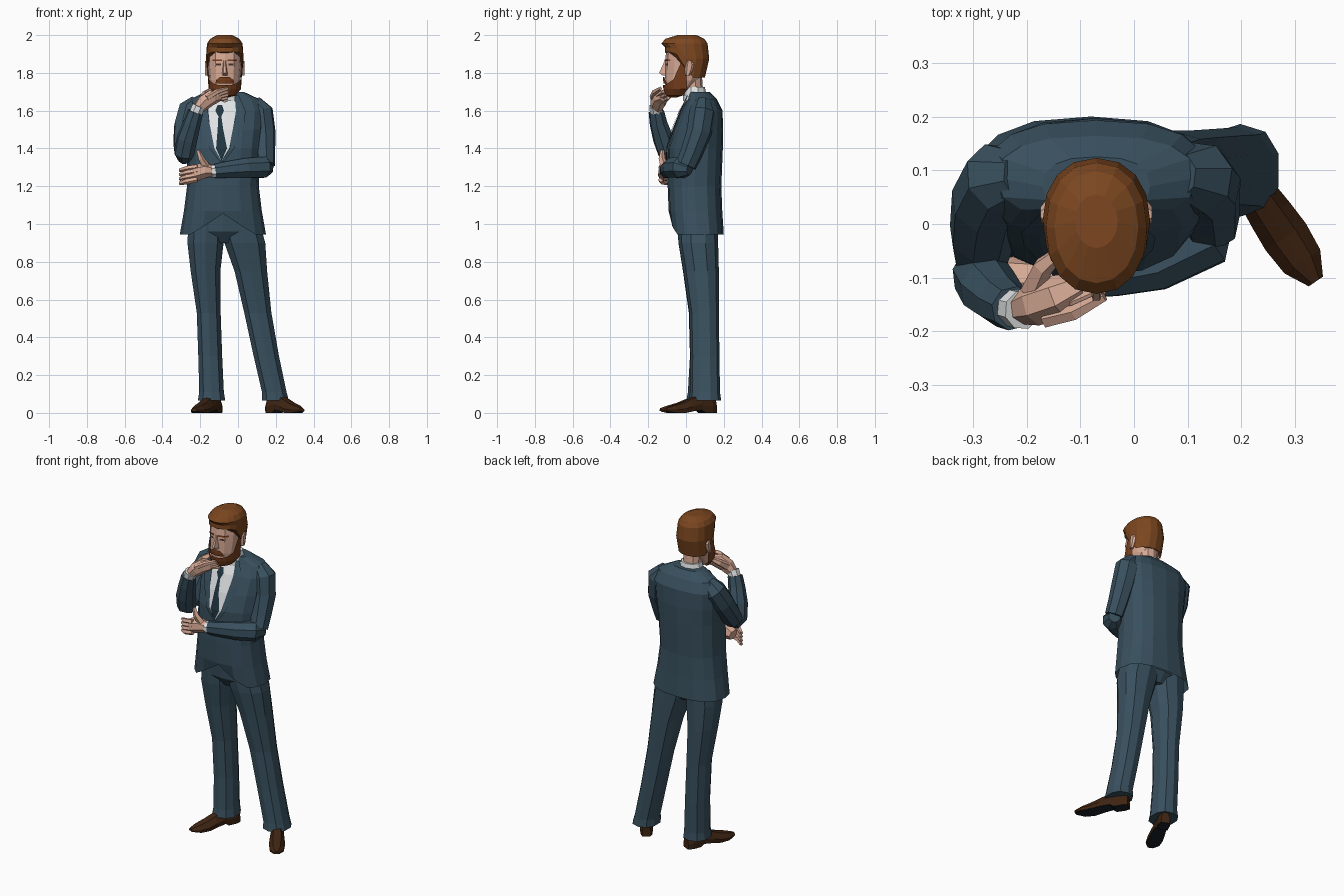
import bpy, bmesh, math
from mathutils import Vector
from mathutils.bvhtree import BVHTree


def material(name, rgb):
    m = bpy.data.materials.new(name)
    m.diffuse_color = (*rgb, 1)
    return m


SUIT = material("suit blue", (0.040, 0.080, 0.112))
SHIRT = material("shirt white", (0.75, 0.77, 0.78))
TIE = material("tie teal", (0.014, 0.036, 0.052))
SKIN = material("skin", (0.68, 0.40, 0.30))
HAIR = material("hair ginger", (0.20, 0.062, 0.014))
BEARD = material("beard ginger", (0.18, 0.048, 0.012))
SHOE = material("shoe brown", (0.050, 0.018, 0.006))
SOLE = material("sole dark", (0.010, 0.014, 0.020))
EYE = material("eye dark", (0.06, 0.03, 0.02))


def loft(name, rings, mat, closed=True, caps=True):
    """Skin a list of point rings into a flat shaded object."""
    bm = bmesh.new()
    rows = [[bm.verts.new(p) for p in r] for r in rings]
    n = len(rows[0])
    for a, b in zip(rows, rows[1:]):
        for i in range(n if closed else n - 1):
            j = (i + 1) % n
            bm.faces.new((a[i], a[j], b[j], b[i]))
    if caps and closed:
        bm.faces.new(rows[0][::-1])
        bm.faces.new(rows[-1])
    bmesh.ops.recalc_face_normals(bm, faces=bm.faces)
    me = bpy.data.meshes.new(name)
    bm.to_mesh(me)
    bm.free()
    me.materials.append(mat)
    ob = bpy.data.objects.new(name, me)
    bpy.context.collection.objects.link(ob)
    return ob


def ring(z, cx, cy, rx, ry, n=12, e=2.0):
    """Horizontal superellipse, first point at the front."""
    pts = []
    for k in range(n):
        s, c = math.sin(2 * math.pi * k / n), math.cos(2 * math.pi * k / n)
        x = math.copysign(abs(s) ** (2 / e), s)
        y = math.copysign(abs(c) ** (2 / e), c)
        pts.append(Vector((cx + rx * x, cy - ry * y, z)))
    return pts


def tube(name, path, mat, n=8):
    """Limb along (x, y, z, radius) points."""
    pts = [Vector(p[:3]) for p in path]
    rings, prev, side = [], None, None
    for i, p in enumerate(pts):
        t = (pts[min(i + 1, len(pts) - 1)] - pts[max(i - 1, 0)]).normalized()
        if prev is None:
            side = t.orthogonal().normalized()
        else:
            side = prev.rotation_difference(t) @ side
        up = t.cross(side)
        r = path[i][3]
        rings.append([p + r * (side * math.cos(a) + up * math.sin(a))
                      for a in (2 * math.pi * (k + 0.5) / n for k in range(n))])
        prev = t
    return loft(name, rings, mat)


def plate(name, base, rows, mat, off, cols=5):
    """Thin panel laid on the front of another object; rows are (z, x0, x1)."""
    me = base.data
    tree = BVHTree.FromPolygons([v.co for v in me.vertices], [list(p.vertices) for p in me.polygons])
    grid, y = [], 0
    for z, x0, x1 in rows:
        line = []
        for i in range(cols + 1):
            x = x0 + (x1 - x0) * i / cols
            hit = tree.ray_cast(Vector((x, -2, z)), Vector((0, 1, 0)))[0]
            y = hit.y if hit else y
            line.append((x, y - off, z))
        grid.append(line)
    return loft(name, grid, mat, closed=False)


# Jacket body, with the hem cut away at the front
body = [ring(z, cx, cy, rx, ry, 16, 2.5) for z, cx, cy, rx, ry in (
    (1.08, -.08, .05, .17, .11), (.945, -.08, .06, .228, .14), (1.07, -.08, .05, .206, .142),
    (1.2, -.08, .045, .19, .142), (1.4, -.075, .05, .195, .145), (1.5, -.073, .065, .205, .132),
    (1.6, -.07, .083, .21, .11), (1.66, -.07, .086, .185, .078), (1.7, -.07, .07, .10, .055))]
for k, z in ((0, 1.055), (1, .985), (15, .985)):
    body[1][k].z = z
jacket = loft("jacket", body, SUIT)

# Shirt front, tie and lapels
plate("shirt_front", jacket, ((1.69, -.13, -.02), (1.65, -.15, -.01), (1.6, -.157, -.01), (1.5, -.147, -.028),
                              (1.4, -.128, -.047), (1.34, -.09, -.085)), SHIRT, .005)
plate("tie", jacket, ((1.63, -.108, -.084), (1.6, -.12, -.074), (1.57, -.104, -.088), (1.5, -.108, -.078),
                      (1.4, -.116, -.058), (1.34, -.09, -.085)), TIE, .010)
for side, s in (("right", -1), ("left", 1)):
    plate("lapel_" + side, jacket, [(z, -.085 + s * a, -.085 + s * b) for z, a, b in (
        (1.68, .068, .09), (1.6, .074, .125), (1.54, .067, .12), (1.4, .04, .065), (1.33, 0, .012))],
        SUIT, .009, 3)

# Neck and collar
loft("neck", [ring(1.64, -.07, .045, .055, .05, 10), ring(1.78, -.07, .03, .055, .055, 10)], SKIN)
loft("collar", [ring(1.65, -.07, .045, .085, .062, 10), ring(1.70, -.07, .045, .07, .06, 10),
                ring(1.725, -.07, .045, .062, .055, 10)], SHIRT)

# Trousers
legs = {
    "right": ((.065, -.14, .088, .076, .086), (.11, -.14, .09, .068, .08), (.3, -.147, .097, .066, .076),
              (.53, -.155, .093, .066, .078), (.75, -.172, .078, .082, .094), (.9, -.172, .065, .1, .105),
              (1.04, -.165, .06, .1, .11)),
    "left": ((.065, .198, .1, .074, .086), (.11, .192, .1, .068, .08), (.3, .15, .1, .07, .077),
             (.53, .105, .096, .075, .078), (.75, .068, .08, .09, .094), (.9, .036, .065, .113, .105),
             (1.04, .0, .06, .11, .11))}
for side, rows in legs.items():
    loft("trouser_leg_" + side, [ring(*r, 10, 2.3) for r in rows], SUIT)
loft("trouser_seat", [ring(.9, -.075, .065, .10, .07, 12), ring(.96, -.08, .06, .19, .11, 12, 2.4),
                      ring(1.1, -.08, .05, .17, .11, 12, 2.4)], SUIT)

# Shoes: stations are (distance from heel, half width, top, bottom)
stations = ((0, .026, .08, .003), (.03, .036, .1, .003), (.08, .036, .105, .003), (.1, .036, .1, .018),
            (.16, .042, .075, .012), (.21, .045, .055, .003), (.265, .04, .04, .003), (.31, .016, .026, .01))
for side, heel, ang in (("right", (-.105, .15), -24), ("left", (.165, .15), 34)):
    a = math.radians(ang)
    fwd, out = Vector((math.sin(a), -math.cos(a), 0)), Vector((math.cos(a), math.sin(a), 0))
    org = Vector((*heel, 0))
    sect, under = [], []
    for t, w, top, bot in stations:
        h = top - bot
        sect.append([org + fwd * t + out * x * w + Vector((0, 0, bot + h * q)) for x, q in (
            (-.95, 0), (.95, 0), (1, .35), (.5, .95), (0, 1), (-.5, .95), (-1, .35))])
        under.append([org + fwd * t * .98 + out * x * w * .9 + Vector((0, 0, bot + q))
                      for x, q in ((-1, -.003), (1, -.003), (1, .002), (-1, .002))])
    loft("shoe_" + side, sect, SHOE)
    loft("shoe_sole_" + side, under, SOLE)

# Raised arm, hand at the chin
tube("upper_arm_right", ((-.21, .09, 1.645, .045), (-.25, .085, 1.60, .07), (-.272, .04, 1.52, .07),
                         (-.282, -.02, 1.43, .063), (-.285, -.06, 1.375, .052)), SUIT)
tube("forearm_right", ((-.282, -.055, 1.345, .036), (-.285, -.095, 1.375, .055), (-.27, -.12, 1.45, .056),
                       (-.245, -.145, 1.53, .048), (-.225, -.157, 1.595, .042)), SUIT)
tube("cuff_right", ((-.227, -.155, 1.58, .036), (-.207, -.16, 1.625, .037)), SHIRT)
tube("palm_right", ((-.215, -.158, 1.605, .029), (-.18, -.148, 1.645, .042), (-.14, -.135, 1.672, .042),
                    (-.10, -.115, 1.675, .028)), SKIN, 7)
for i in range(4):
    tube("finger_right_%d" % (i + 1), ((-.165, -.178 + .02 * i, 1.668 - .009 * i, .016),
                                       (-.11, -.165 + .019 * i, 1.70 - .013 * i, .015),
                                       (-.055, -.135 + .014 * i, 1.718 - .017 * i, .010)), SKIN, 5)
tube("thumb_right", ((-.19, -.125, 1.655, .024), (-.17, -.08, 1.69, .02), (-.135, -.05, 1.715, .012)), SKIN, 5)

# Folded arm, hand holding the other elbow
tube("upper_arm_left", ((.08, .09, 1.645, .045), (.118, .085, 1.595, .07), (.132, .07, 1.49, .068),
                        (.138, .03, 1.38, .06), (.142, .0, 1.31, .055)), SUIT)
tube("forearm_left", ((.158, .02, 1.29, .034), (.135, -.025, 1.30, .06), (.04, -.072, 1.297, .056),
                      (-.04, -.09, 1.29, .048), (-.122, -.1, 1.28, .041)), SUIT)
tube("cuff_left", ((-.11, -.1, 1.28, .036), (-.142, -.104, 1.279, .036)), SHIRT)
tube("palm_left", ((-.13, -.103, 1.28, .028), (-.175, -.105, 1.283, .042), (-.225, -.105, 1.27, .046),
                   (-.255, -.098, 1.26, .034)), SKIN, 7)
for i in range(4):
    tube("finger_left_%d" % (i + 1), ((-.215, -.132, 1.302 - .022 * i, .015),
                                      (-.27, -.128, 1.294 - .023 * i, .015),
                                      (-.308, -.10, 1.284 - .023 * i, .010)), SKIN, 5)
tube("thumb_left", ((-.17, -.115, 1.305, .022), (-.195, -.128, 1.345, .018), (-.212, -.125, 1.39, .010)), SKIN, 5)

# Head
HX = -.07
head = loft("head", [ring(z, HX, cy, rx, ry, 12, 2.25) for z, cy, rx, ry in (
    (1.68, -.045, .04, .04), (1.71, -.04, .065, .066), (1.76, -.022, .082, .09), (1.83, -.004, .089, .108),
    (1.87, .0, .091, .11), (1.93, .0, .088, .103), (1.97, .0, .07, .08))], SKIN)
loft("nose", [[(HX - w, -.095, z), (HX - w * .4, y, z), (HX + w * .4, y, z), (HX + w, -.095, z)]
              for z, w, y in ((1.865, .010, -.113), (1.80, .017, -.142), (1.785, .018, -.122))], SKIN)
for side, s in (("right", -1), ("left", 1)):
    plate("brow_" + side, head, [(z, HX + s * .014, HX + s * .066) for z in (1.872, 1.862)], BEARD, .007, 3)
    plate("eye_" + side, head, [(z, HX + s * .02, HX + s * .052) for z in (1.849, 1.839)], EYE, .002, 2)
    x = HX + s * .094
    loft("ear_" + side, [ring(z, x, y, .011, d, 6) for z, y, d in (
        (1.785, .008, .01), (1.81, .014, .02), (1.845, .02, .024), (1.862, .018, .012))], SKIN)
plate("moustache", head, ((1.778, HX - .025, HX + .025), (1.762, HX - .045, HX + .045),
                          (1.745, HX - .05, HX + .05)), BEARD, .009, 6)

# Beard shell around the jaw, rising to the sideburns
def jaw(a, rx, ry, z, cy=-.025):
    return (HX + rx * math.sin(a), cy - ry * math.cos(a), z)


angles = [math.radians(d) for d in (-108, -88, -65, -42, -20, 0, 20, 42, 65, 88, 108)]
top = [1.85, 1.85, 1.765, 1.745, 1.735, 1.735, 1.735, 1.745, 1.765, 1.85, 1.85]
rows = [[jaw(a, .094, .097, z) for a, z in zip(angles, top)],
        [jaw(a, .086, .095, 1.715) for a in angles],
        [jaw(a, .058, .07, 1.68, -.04) for a in angles],
        [jaw(a, .02, .025, 1.67, -.055) for a in angles]]
loft("beard", rows, BEARD, closed=False)

# Swept hair with a low nape and a jutting fringe
def hairline(k, n=16):
    d = abs((k * 360 / n + 180) % 360 - 180)
    return 1.91 if d < 60 else 1.90 if d < 80 else 1.83 if d < 100 else 1.775


low = ring(0, HX, -.006, .096, .106, 16, 2.2)
mid = ring(0, HX, .006, .1, .117, 16, 2.2)
for k in range(16):
    low[k].z = hairline(k)
    mid[k].z = max(1.875, min(1.935, hairline(k) + .03))
loft("hair", [low, mid, ring(1.955, HX, -.008, .094, .122, 16, 2.2), ring(1.98, HX, -.006, .078, .104, 16, 2.1),
              ring(2.0, HX, .005, .04, .05, 16)], HAIR)
